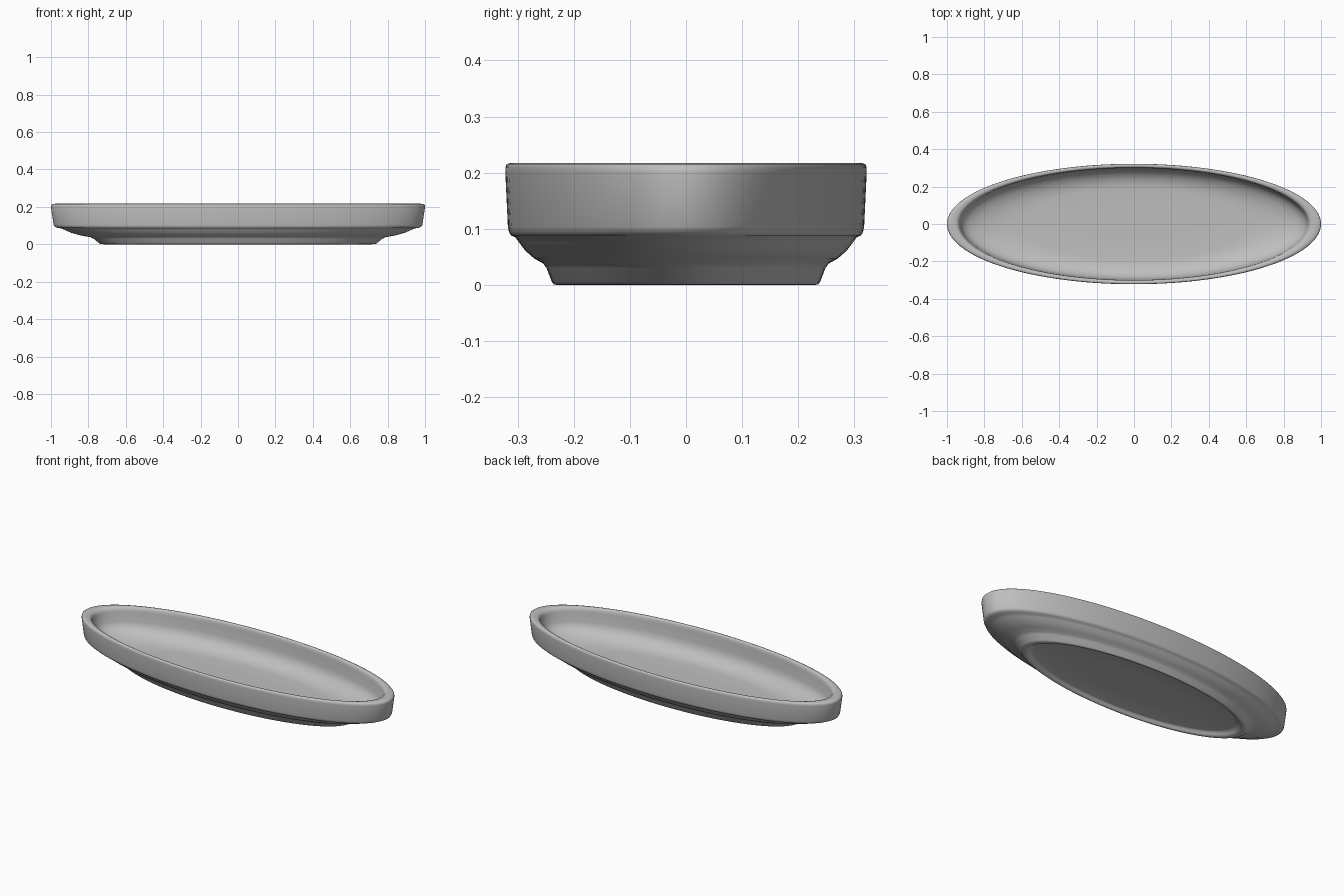
import bpy
import bmesh
import math

cube = bpy.data.objects.get("Cube")
if cube:
    bpy.data.objects.remove(cube, do_unlink=True)

SEGMENTS = 128
DEPTH_RATIO = 0.322

# Glazed grey ceramic
grey = bpy.data.materials.new("ceramic_grey")
grey.use_nodes = True
colour = (0.52, 0.52, 0.52, 1)
grey.diffuse_color = colour
grey.node_tree.nodes["Principled BSDF"].inputs["Base Color"].default_value = colour

# Half section (radius, height): recessed base, rounded foot ring, flared
# underside, wall, rim, then the curved basin
profile = [
    (0.3, 0.02), (0.66, 0.02), (0.675, 0.018), (0.69, 0.008), (0.7, 0.002),
    (0.715, 0.0), (0.732, 0.001), (0.742, 0.005), (0.772, 0.03), (0.79, 0.038),
    (0.84, 0.047), (0.89, 0.061), (0.925, 0.076), (0.945, 0.085),
    (0.968, 0.088), (0.98, 0.094), (0.986, 0.104),
    (1.0, 0.2), (0.999, 0.21), (0.993, 0.215), (0.975, 0.217),
    (0.955, 0.216), (0.944, 0.213), (0.936, 0.205), (0.931, 0.19),
    (0.921, 0.135), (0.908, 0.114), (0.88, 0.094), (0.83, 0.076),
    (0.76, 0.061), (0.68, 0.052), (0.6, 0.049), (0.3, 0.048),
]


def lathe_oval(name, section, material):
    """Sweep a half section round an oval and cap both ends."""
    bm = bmesh.new()
    rings = []
    for radius, height in section:
        ring = []
        for i in range(SEGMENTS):
            a = math.tau * i / SEGMENTS
            ring.append(bm.verts.new((radius * math.cos(a),
                                      radius * math.sin(a) * DEPTH_RATIO, height)))
        rings.append(ring)
    for lower, upper in zip(rings, rings[1:]):
        for i in range(SEGMENTS):
            j = (i + 1) % SEGMENTS
            bm.faces.new((lower[i], lower[j], upper[j], upper[i]))
    bm.faces.new(rings[0][::-1])
    bm.faces.new(rings[-1])
    bmesh.ops.recalc_face_normals(bm, faces=bm.faces)
    mesh = bpy.data.meshes.new(name)
    bm.to_mesh(mesh)
    bm.free()
    mesh.materials.append(material)
    obj = bpy.data.objects.new(name, mesh)
    bpy.context.collection.objects.link(obj)
    return obj


# Oval dish on a raised foot ring
dish = lathe_oval("oval_dish", profile, grey)
bpy.context.view_layer.objects.active = dish
dish.select_set(True)
bpy.ops.object.shade_smooth_by_angle(angle=math.radians(60))
